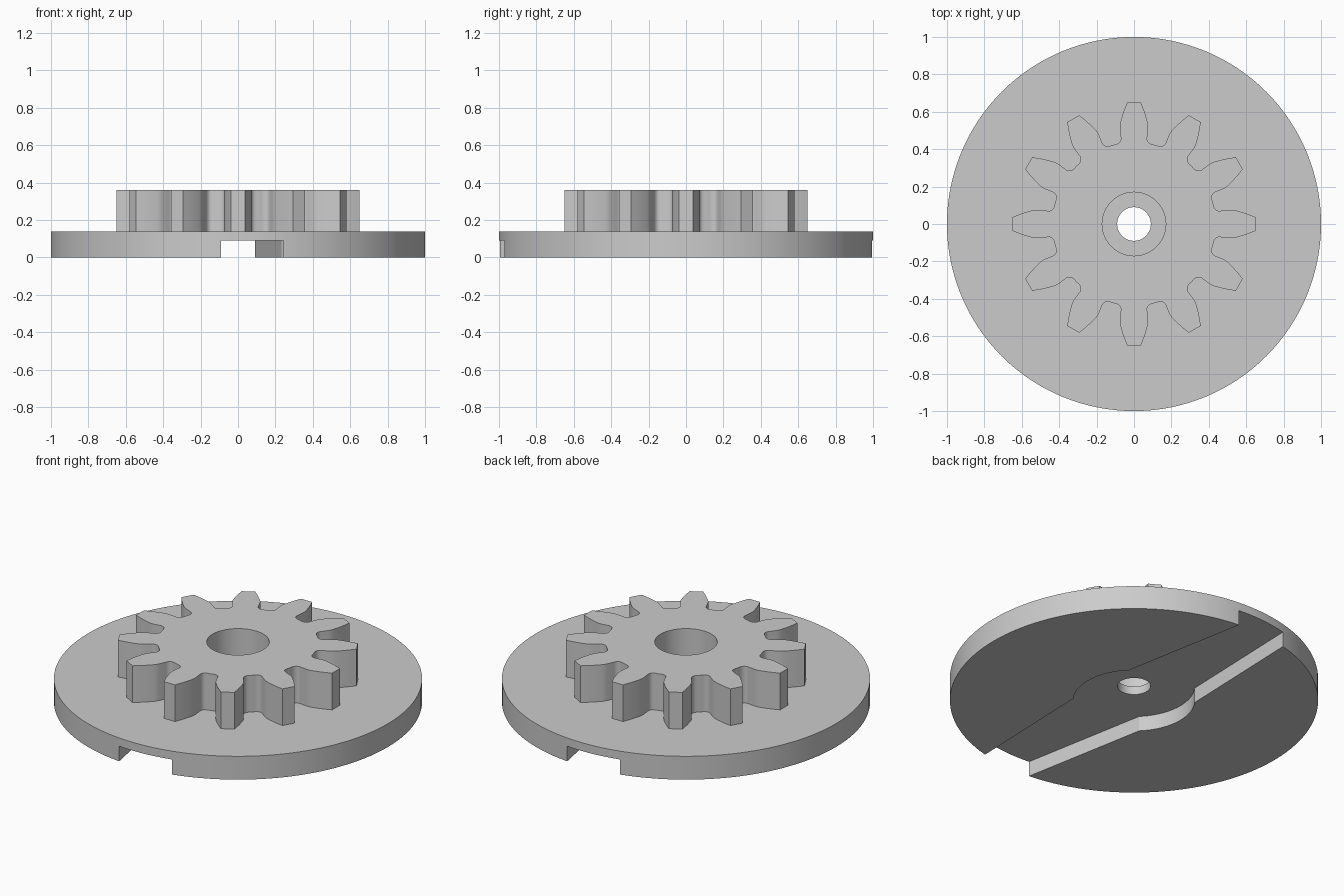
import bpy, bmesh
from math import sin, cos, pi, radians
from mathutils import Vector, Matrix

cube = bpy.data.objects.get("Cube")
if cube:
    bpy.data.objects.remove(cube, do_unlink=True)

# Material
grey = bpy.data.materials.new("light_grey")
grey.use_nodes = True
colour = (0.6, 0.6, 0.6, 1)
grey.diffuse_color = colour
grey.node_tree.nodes["Principled BSDF"].inputs["Base Color"].default_value = colour

PLATE_TOP, GEAR_TOP, RECESS_TOP = 0.14, 0.36, 0.09
TEETH = 12


def prism(name, outline, bottom, top):
    """Extrude a closed counter-clockwise outline between two heights."""
    bm = bmesh.new()
    face = bm.faces.new([bm.verts.new((p[0], p[1], bottom)) for p in outline])
    extruded = bmesh.ops.extrude_face_region(bm, geom=[face])["geom"]
    verts = [g for g in extruded if isinstance(g, bmesh.types.BMVert)]
    bmesh.ops.translate(bm, verts=verts, vec=(0, 0, top - bottom))
    bmesh.ops.recalc_face_normals(bm, faces=bm.faces)
    mesh = bpy.data.meshes.new(name)
    bm.to_mesh(mesh)
    bm.free()
    mesh.materials.append(grey)
    obj = bpy.data.objects.new(name, mesh)
    bpy.context.collection.objects.link(obj)
    return obj


def arc(radius, start, end, steps):
    return [Vector((radius * cos(start + (end - start) * i / steps),
                    radius * sin(start + (end - start) * i / steps)))
            for i in range(steps + 1)]


def circle(radius, steps):
    return arc(radius, 0, 2 * pi, steps)[:-1]


def turn(points, angle):
    rot = Matrix.Rotation(angle, 2)
    return [rot @ p for p in points]


def smooth_path(points, steps):
    """Catmull-Rom curve through the points."""
    ends = [points[0] * 2 - points[1]] + points + [points[-1] * 2 - points[-2]]
    path = []
    for a, b, c, d in zip(ends, ends[1:], ends[2:], ends[3:]):
        for i in range(steps):
            t = i / steps
            path.append((b * 2 + (c - a) * t + (a * 2 - b * 5 + c * 4 - d) * t ** 2
                         + (b * 3 - a - c * 3 + d) * t ** 3) / 2)
    return path + [points[-1]]


def activate(obj):
    bpy.ops.object.select_all(action='DESELECT')
    obj.select_set(True)
    bpy.context.view_layer.objects.active = obj


def cut(obj, cutter):
    mod = obj.modifiers.new("cut", 'BOOLEAN')
    mod.operation = 'DIFFERENCE'
    mod.solver = 'EXACT'
    mod.object = cutter
    activate(obj)
    bpy.ops.object.modifier_apply(modifier=mod.name)
    bpy.data.objects.remove(cutter, do_unlink=True)


# Round base plate
plate = prism("base_plate", circle(1, 128), 0, PLATE_TOP)

# Underside recess: round hub with two tapered arms, slightly turned
half = [Vector((0.16, -1.05))] + arc(0.33, -radians(40.7), radians(40.7), 20) + [Vector((0.16, 1.05))]
recess = turn(half + turn(half, pi), radians(4.4))
cut(plate, prism("arm_recess_cutter", recess, -0.1, RECESS_TOP))

# Screw hole through the plate
cut(plate, prism("screw_hole_cutter", circle(0.09, 48), -0.1, 0.3))

# Gear: half a tooth from tip to valley, mirrored and repeated
flank = [Vector(p) for p in ((0.037, 0.65), (0.056, 0.6), (0.072, 0.545), (0.076, 0.515),
                             (0.072, 0.475), (0.07, 0.455), (0.076, 0.438),
                             (0.09, 0.428), (0.113, 0.422))]
right_side = smooth_path(flank, 3)
left_side = [Vector((-p.x, p.y)) for p in right_side]
tooth = right_side[-2::-1] + left_side
outline = []
for i in range(TEETH):
    outline += turn(tooth, 2 * pi * i / TEETH)
gear = prism("spur_gear", outline, PLATE_TOP, GEAR_TOP)

# Wide bore for the screw head
cut(gear, prism("gear_bore_cutter", circle(0.17, 64), 0, 0.5))

for obj in (plate, gear):
    activate(obj)
    bpy.ops.object.shade_smooth_by_angle(angle=radians(30))
